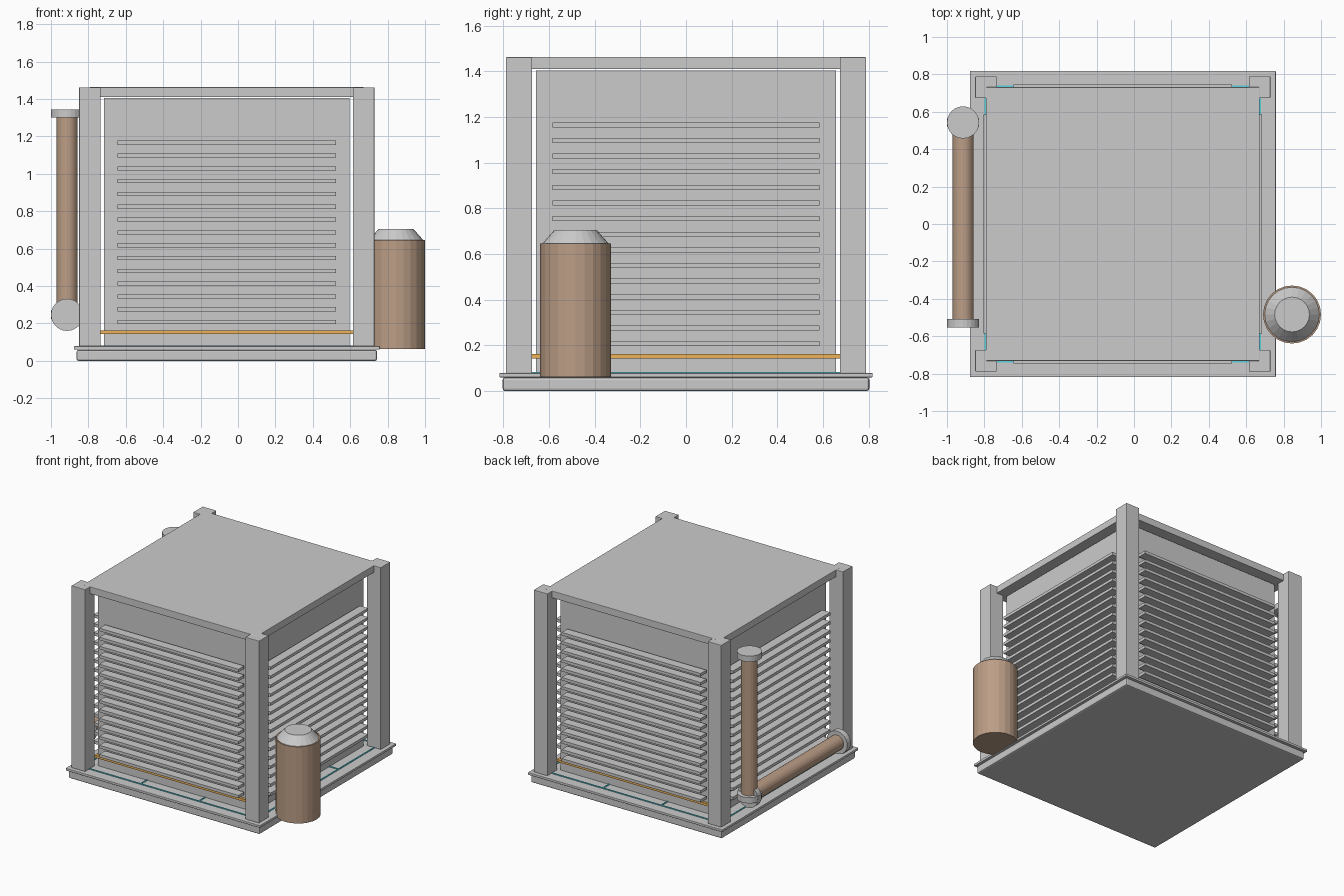
import bpy
from math import pi

if "Cube" in bpy.data.objects:
    bpy.data.objects.remove(bpy.data.objects["Cube"])

CX = -0.06  # the cabinet sits left of the overall centre


def material(name, rgb):
    m = bpy.data.materials.new(name)
    m.diffuse_color = (*rgb, 1)
    m.use_nodes = True
    m.node_tree.nodes["Principled BSDF"].inputs["Base Color"].default_value = m.diffuse_color
    return m


copper = material("copper", (0.50, 0.34, 0.24))
orange = material("orange", (0.85, 0.45, 0.10))
cyan = material("cyan", (0.10, 0.65, 0.75))


def finish(name, mat, bevel=0):
    o = bpy.context.object
    o.name = name
    if mat:
        o.data.materials.append(mat)
    if bevel:
        b = o.modifiers.new("bevel", 'BEVEL')
        b.width = bevel
        b.segments = 2
    return o


def box(name, lo, hi, mat=None, bevel=0):
    """Box between two corners, x measured from the cabinet centre."""
    bpy.ops.mesh.primitive_cube_add(size=1, location=[(a + b) / 2 + (CX if i == 0 else 0)
                                                      for i, (a, b) in enumerate(zip(lo, hi))])
    o = bpy.context.object
    o.scale = [b - a for a, b in zip(lo, hi)]
    bpy.ops.object.transform_apply(location=False, rotation=False, scale=True)
    return finish(name, mat, bevel)


def block(name, half, z0, z1, mat=None, bevel=0):
    return box(name, (-half, -half, z0), (half, half, z1), mat, bevel)


def rod(name, r, length, loc, mat=None, along_y=False, r2=None, sides=24):
    bpy.ops.mesh.primitive_cone_add(vertices=sides, radius1=r, radius2=r if r2 is None else r2,
                                    depth=length, location=loc,
                                    rotation=(pi / 2 if along_y else 0, 0, 0))
    return finish(name, mat)


# Base, deck, body and roof
block("base", 0.803, 0, 0.059, bevel=0.01)
block("deck", 0.818, 0.06, 0.078, bevel=0.003)
block("body", 0.657, 0.078, 1.404)
block("roof", 0.732, 1.41, 1.4635, bevel=0.003)
block("glow_band", 0.675, 0.143, 0.161, orange)

# Corner posts
for sx in (-1, 1):
    for sy in (-1, 1):
        x, y, h = sx * 0.7315, sy * 0.7315, 0.0575
        box("corner_post", (x - h, y - h, 0.078), (x + h, y + h, 1.4625), bevel=0.003)

# Glowing grid lines on the deck
for i in range(4):
    p = -0.735 + i * 0.49
    box("deck_line_y", (p - 0.005, -0.74, 0.076), (p + 0.005, 0.74, 0.083), cyan)
    box("deck_line_x", (-0.74, p - 0.005, 0.076), (0.74, p + 0.005, 0.083), cyan)

# Cooling slats on all four sides
for i in range(15):
    z = 0.207 + i * 0.0685
    for s in (-1, 1):
        a, b = sorted((s * 0.676, s * 0.745))
        box("slat_front_back", (-0.585, a, z - 0.011), (0.585, b, z + 0.011))
        box("slat_side", (a, -0.585, z - 0.011), (b, 0.585, z + 0.011))

# Tank on the right with a tapered cap
rod("tank", 0.155, 0.583, (0.845, -0.484, 0.3535), copper)
rod("tank_cap", 0.146, 0.06, (0.845, -0.484, 0.675), r2=0.093)

# Pipe run on the left with end flanges
PX, PY, PZ = -0.914, 0.543, 0.246
rod("vertical_pipe", 0.057, 1.076, (PX, PY, PZ + 0.538), copper)
rod("horizontal_pipe", 0.057, 1.074, (PX, PY - 0.537, PZ), copper, along_y=True)
for z in (PZ, PZ + 1.076):
    rod("vertical_pipe_flange", 0.086, 0.044, (PX, PY, z))
for y in (PY, PY - 1.074):
    rod("horizontal_pipe_flange", 0.086, 0.044, (PX, y, PZ), along_y=True)
